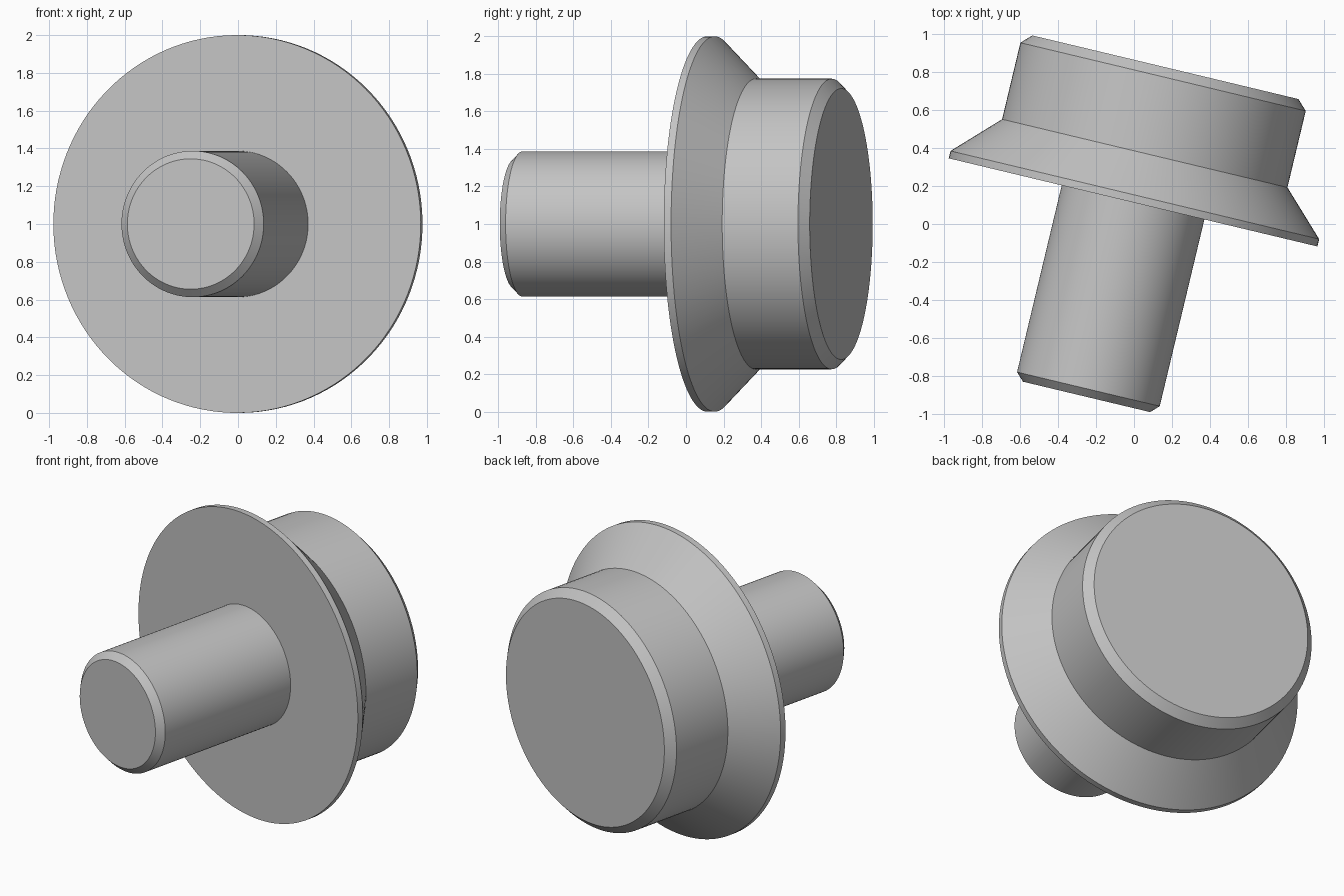
import bpy, bmesh
from math import cos, sin, tau, radians
from mathutils import Vector, Matrix

cube = bpy.data.objects.get("Cube")
if cube:
    bpy.data.objects.remove(cube, do_unlink=True)

SEGMENTS = 128
AXIS = Vector((0.2325, 0.9726, 0)).normalized()
PLACE = Matrix.Translation((-0.005, 0.114, 1)) @ \
    Vector((0, 0, 1)).rotation_difference(AXIS).to_matrix().to_4x4()

grey = bpy.data.materials.new("plain grey")
grey.use_nodes = True
grey.diffuse_color = (0.55, 0.55, 0.55, 1)
grey.node_tree.nodes["Principled BSDF"].inputs["Base Color"].default_value = grey.diffuse_color


def lathe(name, profile, cap_start=False, cap_end=False):
    """Turn a (radius, distance along axis) profile into a solid of revolution."""
    bm = bmesh.new()
    rings = []
    for r, d in profile:
        angles = [tau * i / SEGMENTS for i in range(SEGMENTS)]
        rings.append([bm.verts.new(PLACE @ Vector((r * cos(a), r * sin(a), d)))
                      for a in angles])
    for low, high in zip(rings, rings[1:]):
        for i in range(SEGMENTS):
            j = (i + 1) % SEGMENTS
            bm.faces.new((low[i], low[j], high[j], high[i]))
    if cap_start:
        bm.faces.new(rings[0][::-1])
    if cap_end:
        bm.faces.new(rings[-1])
    mesh = bpy.data.meshes.new(name)
    bm.to_mesh(mesh)
    bm.free()
    mesh.materials.append(grey)
    mesh.shade_smooth()
    mesh.set_sharp_from_angle(angle=radians(30))
    obj = bpy.data.objects.new(name, mesh)
    bpy.context.collection.objects.link(obj)
    return obj


SHAFT_R = 0.387

# Shaft with chamfered tip, meeting the flange
lathe("shaft", [(0.345, -1.055), (SHAFT_R, -1.013), (SHAFT_R, 0)], cap_start=True)

# Flange face, thin rim, cone, drum and chamfered back
lathe("flanged_wheel", [(SHAFT_R, 0), (1, 0), (1, 0.04), (0.774, 0.266),
                        (0.774, 0.681), (0.722, 0.733)], cap_end=True)
